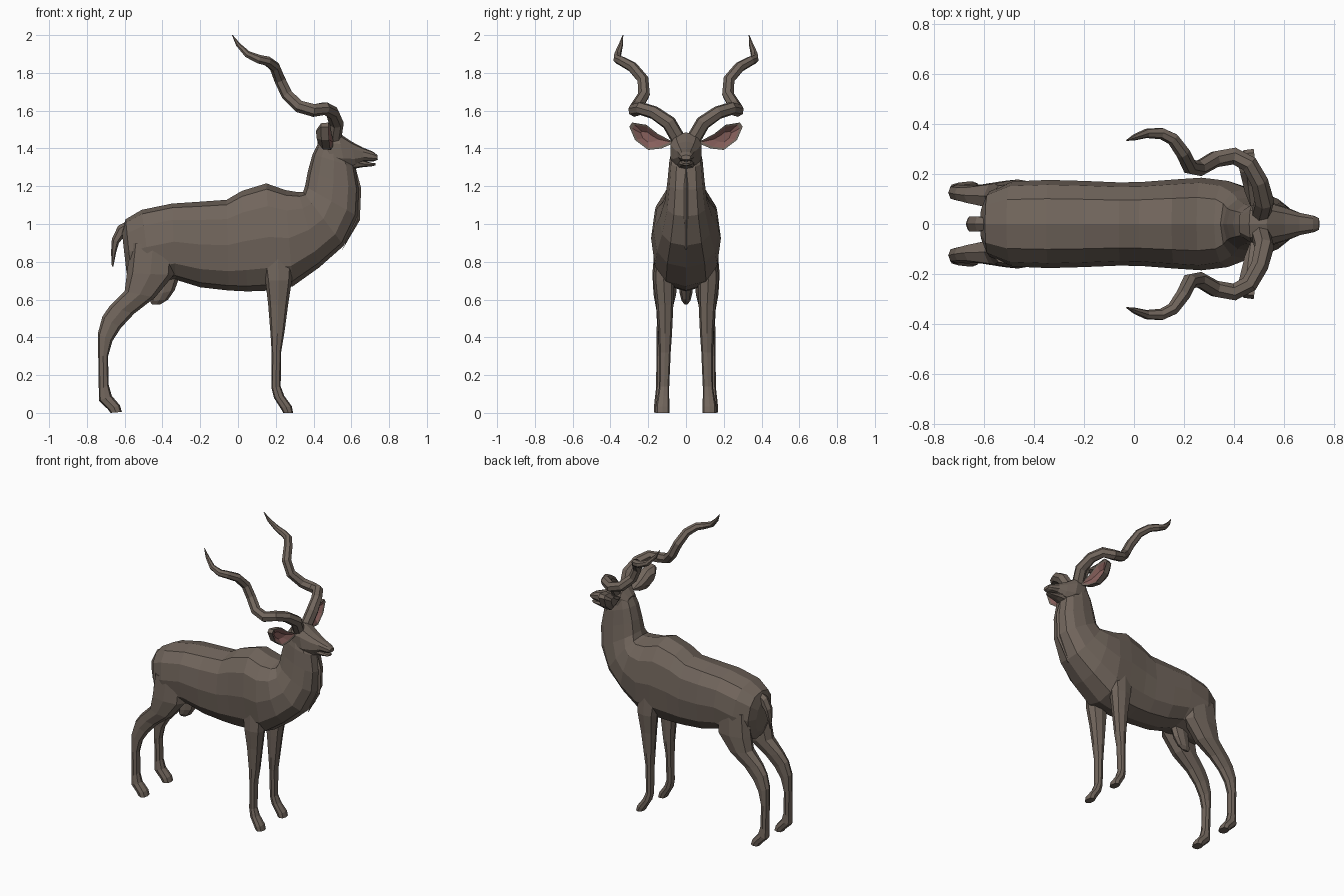
import bpy, bmesh, math
from mathutils import Vector


def material(name, rgb):
    m = bpy.data.materials.new(name)
    m.diffuse_color = (*rgb, 1)
    return m


hide = material("grey brown hide", (0.165, 0.131, 0.107))
pink = material("inner ear pink", (0.24, 0.115, 0.105))


def finish(bm, name, mats=(hide,)):
    bmesh.ops.recalc_face_normals(bm, faces=bm.faces)
    me = bpy.data.meshes.new(name)
    bm.to_mesh(me)
    bm.free()
    for m in mats:
        me.materials.append(m)
    ob = bpy.data.objects.new(name, me)
    bpy.context.collection.objects.link(ob)
    return ob


def mirror(ob):
    ob.modifiers.new("mirror", 'MIRROR').use_axis = (False, True, False)


def skin(bm, loops):
    """Bridge rings of points and cap both ends."""
    vs = [[bm.verts.new(p) for p in l] for l in loops]
    n = len(vs[0])
    for a, b in zip(vs, vs[1:]):
        for i in range(n):
            j = (i + 1) % n
            bm.faces.new((a[i], a[j], b[j], b[i]))
    bm.faces.new(vs[0])
    bm.faces.new(vs[-1])


def loft(name, rings, sides=12, power=0.8):
    """Ring: x,z of one profile edge, x,z of the other, half width, y centre."""
    def sp(v):
        return math.copysign(abs(v) ** power, v)
    loops = []
    for x1, z1, x2, z2, w, yc in rings:
        loop = []
        for i in range(sides):
            t = 2 * math.pi * i / sides
            k = (1 + sp(math.cos(t))) / 2
            loop.append((x2 + (x1 - x2) * k, yc + w * sp(math.sin(t)), z2 + (z1 - z2) * k))
        loops.append(loop)
    bm = bmesh.new()
    skin(bm, loops)
    return finish(bm, name)


# trunk and neck
loft("body_and_neck", [
    (-.615, .96, -.590, .74, .07, 0), (-.595, 1.025, -.56, .68, .13, 0),
    (-.51, 1.075, -.46, .68, .170, 0), (-.35, 1.108, -.33, .705, .176, 0),
    (-.20, 1.118, -.20, .665, .172, 0), (-.06, 1.128, -.05, .648, .166, 0),
    (.02, 1.175, .05, .643, .168, 0), (.15, 1.215, .18, .648, .178, 0),
    (.25, 1.18, .29, .67, .185, 0), (.32, 1.168, .43, .77, .172, 0),
    (.345, 1.17, .56, .885, .142, 0), (.355, 1.20, .635, 1.04, .112, 0),
    (.37, 1.28, .642, 1.18, .098, 0), (.395, 1.37, .62, 1.30, .088, 0),
    (.43, 1.44, .58, 1.35, .075, 0)])

# throat ridge
loft("throat_ridge", [
    (.57, .90, .55, .86, .008, 0), (.60, 1.05, .645, 1.02, .012, 0),
    (.60, 1.20, .652, 1.19, .012, 0), (.58, 1.30, .622, 1.30, .008, 0)], 6, 1)

# head and lower jaw
loft("head", [
    (.42, 1.43, .44, 1.35, .05, 0), (.46, 1.485, .50, 1.30, .082, 0),
    (.53, 1.485, .57, 1.285, .086, 0), (.60, 1.437, .625, 1.305, .066, 0),
    (.66, 1.405, .665, 1.33, .046, 0), (.715, 1.383, .72, 1.332, .034, 0),
    (.738, 1.365, .74, 1.34, .024, 0)], 10)
loft("lower_jaw", [
    (.58, 1.37, .59, 1.287, .055, 0), (.65, 1.34, .655, 1.300, .038, 0),
    (.71, 1.323, .713, 1.306, .025, 0), (.727, 1.322, .728, 1.311, .016, 0)], 8)

# legs
mirror(loft("front_leg", [
    (.30, .86, .12, .86, .05, .115), (.285, .70, .145, .70, .055, .118),
    (.265, .57, .160, .57, .045, .112), (.245, .42, .172, .42, .036, .110),
    (.228, .32, .178, .32, .031, .112), (.226, .14, .178, .13, .027, .116),
    (.245, .09, .190, .08, .031, .120), (.285, .035, .225, .025, .037, .124),
    (.292, 0, .240, 0, .037, .124)], 8))
mirror(loft("hind_leg", [
    (-.33, .88, -.57, .90, .05, .115), (-.34, .73, -.588, .74, .066, .112),
    (-.44, .61, -.60, .645, .060, .112), (-.55, .525, -.68, .565, .042, .115),
    (-.62, .45, -.718, .51, .034, .120), (-.665, .38, -.742, .42, .032, .125),
    (-.688, .30, -.740, .30, .029, .128), (-.685, .15, -.737, .12, .028, .130),
    (-.668, .09, -.737, .065, .034, .131), (-.625, .04, -.69, .02, .038, .132),
    (-.615, .005, -.675, 0, .038, .132)], 8))

# tail and belly sheath
loft("tail", [
    (-.58, 1.02, -.58, .96, .025, 0), (-.635, .99, -.605, .93, .035, 0),
    (-.668, .92, -.63, .90, .034, 0), (-.672, .85, -.645, .85, .022, 0),
    (-.668, .775, -.660, .775, .005, 0)], 6, 1)
loft("belly_sheath", [
    (-.31, .72, -.45, .70, .035, 0), (-.335, .65, -.46, .62, .034, 0),
    (-.37, .60, -.465, .59, .024, 0), (-.41, .575, -.455, .573, .008, 0)], 8, 1)

# spiral horns: x, y, z, radius
path = [(.505, .035, 1.44, .040), (.520, .090, 1.535, .040), (.500, .170, 1.590, .036),
        (.460, .240, 1.612, .035), (.400, .272, 1.602, .035), (.325, .260, 1.622, .034),
        (.260, .222, 1.685, .032), (.222, .228, 1.765, .031), (.195, .285, 1.832, .029),
        (.155, .340, 1.862, .026), (.110, .362, 1.872, .024), (.050, .362, 1.898, .019),
        (.000, .345, 1.950, .012), (-.030, .334, 2.0, .002)]
pts = [Vector(p[:3]) for p in path]
loops = []
side = Vector((1, 0, 0))
for i, p in enumerate(pts):
    t = (pts[min(i + 1, len(pts) - 1)] - pts[max(i - 1, 0)]).normalized()
    side = (side - t * side.dot(t)).normalized()   # carry the frame along the path
    up = t.cross(side)
    loops.append([p + path[i][3] * (side * math.cos(k * math.pi / 3.5) + up * math.sin(k * math.pi / 3.5))
                  for k in range(7)])
bm = bmesh.new()
skin(bm, loops)
mirror(finish(bm, "horn"))

# ears: leaf outline (y, z) with a domed back and a hollow pink front
leaf = [(.060, 1.43), (.15, 1.478), (.21, 1.525), (.285, 1.537), (.300, 1.515),
        (.270, 1.445), (.20, 1.392), (.13, 1.40)]
cy, cz = .20, 1.46
bm = bmesh.new()


def ear_ring(x, f):
    return [bm.verts.new((x - (y - cy) * .12, cy + (y - cy) * f, cz + (z - cz) * f)) for y, z in leaf]


rings = [ear_ring(.425, .5), ear_ring(.45, .95), ear_ring(.49, 1), ear_ring(.485, .84), ear_ring(.462, .4)]
for k, (a, b) in enumerate(zip(rings, rings[1:])):
    for i in range(8):
        j = (i + 1) % 8
        bm.faces.new((a[i], a[j], b[j], b[i])).material_index = int(k == 3)
bm.faces.new(rings[0])
bm.faces.new(rings[-1]).material_index = 1
mirror(finish(bm, "ear", (hide, pink)))
